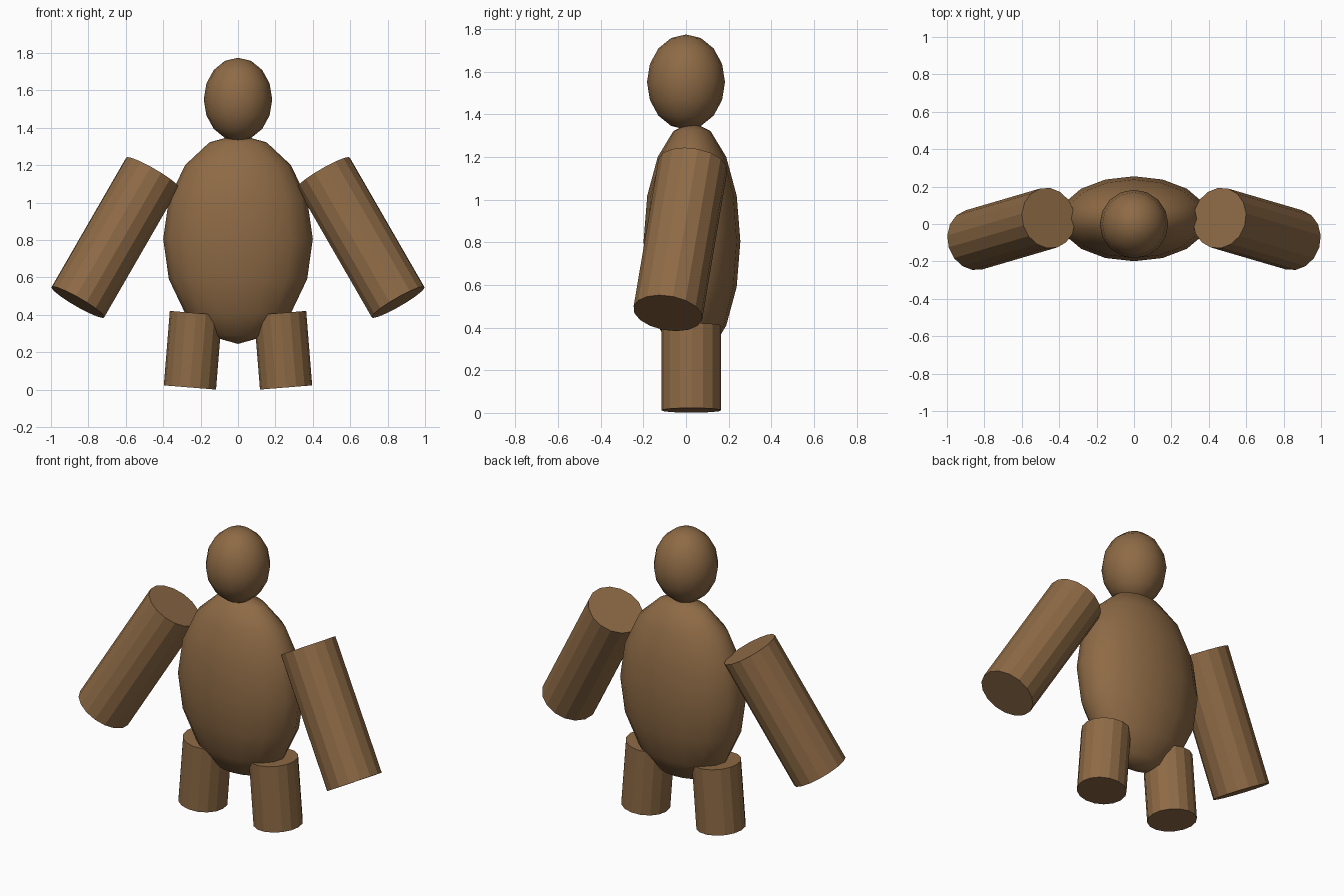
import bpy
from mathutils import Vector

if "Cube" in bpy.data.objects:
    bpy.data.objects.remove(bpy.data.objects["Cube"])

brown = bpy.data.materials.new("fur_brown")
brown.diffuse_color = (0.27, 0.145, 0.06, 1)
brown.use_nodes = True
brown.node_tree.nodes["Principled BSDF"].inputs["Base Color"].default_value = brown.diffuse_color


def finish(name):
    ob = bpy.context.object
    ob.name = name
    ob.data.materials.append(brown)
    return ob


def ellipsoid(name, centre, radii):
    bpy.ops.mesh.primitive_uv_sphere_add(segments=16, ring_count=8, radius=1, location=centre)
    ob = finish(name)
    ob.scale = radii
    bpy.ops.object.transform_apply(location=False, rotation=False, scale=True)
    bpy.ops.object.shade_smooth()
    return ob


def limb(name, top, bottom, radius):
    # straight faceted cylinder between two points
    a, b = Vector(top), Vector(bottom)
    axis = a - b
    bpy.ops.mesh.primitive_cylinder_add(vertices=16, radius=radius, depth=axis.length,
                                        location=(a + b) / 2)
    ob = finish(name)
    ob.rotation_euler = axis.to_track_quat('Z', 'Y').to_euler()
    return ob


# torso and head
ellipsoid("body", (0, 0.028, 0.805), (0.4, 0.227, 0.56))
ellipsoid("head", (0, 0, 1.552), (0.183, 0.183, 0.223))

# arms and legs on both sides
for side, s in (("left", 1), ("right", -1)):
    limb(side + "_arm", (s * 0.457, 0.032, 1.16), (s * 0.856, -0.085, 0.468), 0.164)
    limb(side + "_leg", (s * 0.225, 0.025, 0.41), (s * 0.257, 0.025, 0.012), 0.14)
